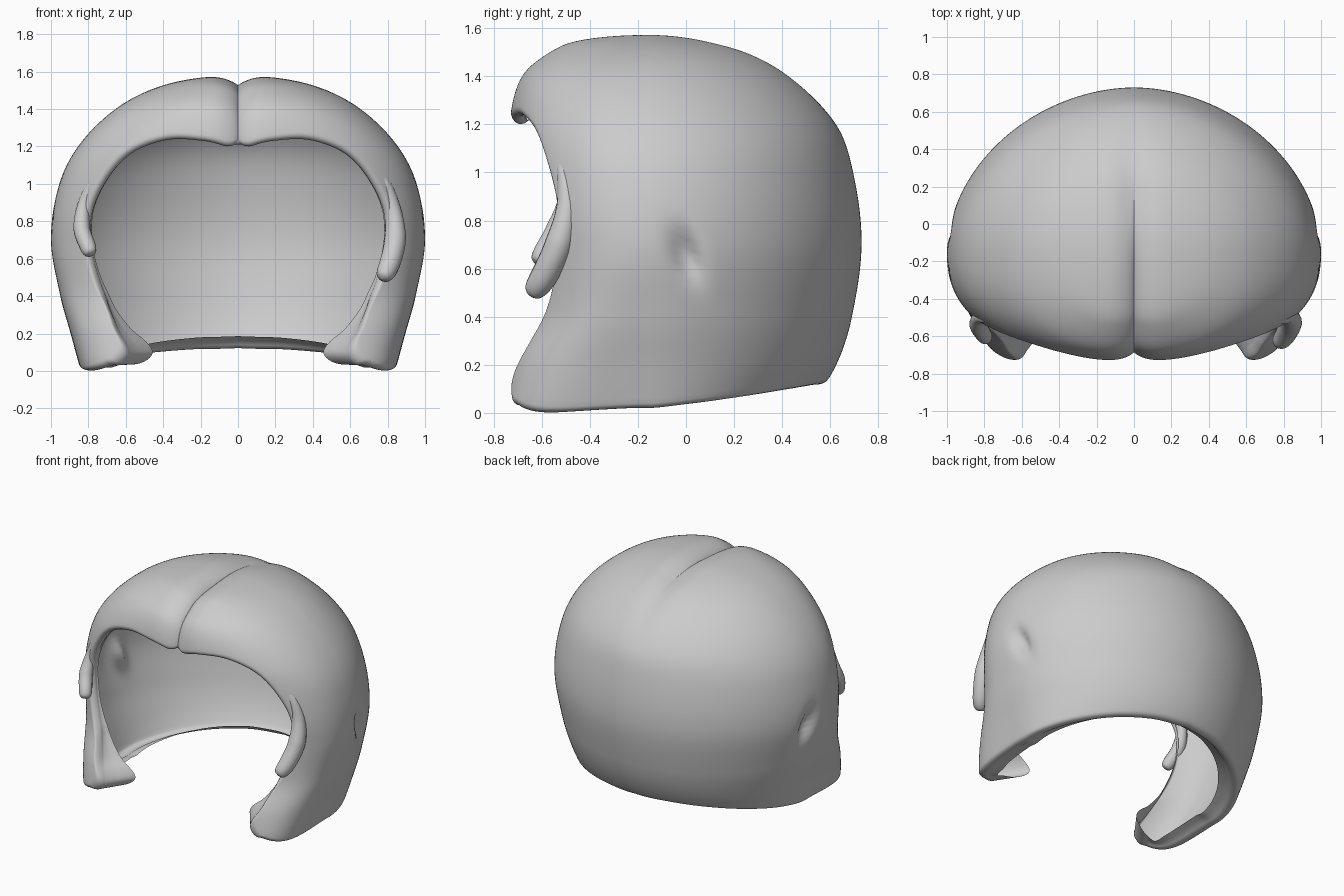
import bpy, bmesh, math
from mathutils import Vector

if "Cube" in bpy.data.objects:
    bpy.data.objects.remove(bpy.data.objects["Cube"])

TOP, YC = 1.58, -0.15
CEN = Vector((0, -0.1, 0.6))
POLE = Vector((0, 0.7, 0.7)).normalized()

# Outline of the head shape: height, half width, depth to front, depth to back
PROFILE = [(1.58, 0, 0, 0), (1.55, .31, .32, .25), (1.5, .475, .43, .42),
           (1.4, .655, .54, .59), (1.2, .855, .59, .775), (1.0, .955, .585, .845),
           (.7, 1.0, .57, .88), (.4, .95, .535, .84), (.2, .895, .60, .775),
           (0, .84, .63, .65), (-.2, .78, .63, .52)]
KNOTS = [(math.sqrt(TOP - r[0]), r[1:]) for r in PROFILE]


def slope(i, k):
    a, b = KNOTS[max(i - 1, 0)], KNOTS[min(i + 1, len(KNOTS) - 1)]
    return (b[1][k] - a[1][k]) / (b[0] - a[0])


SLOPES = [[slope(i, k) for k in range(3)] for i in range(len(KNOTS))]


def section(z, k):
    t = min(math.sqrt(max(TOP - z, 0)), KNOTS[-1][0])
    i = 0
    while i < len(KNOTS) - 2 and t > KNOTS[i + 1][0]:
        i += 1
    h = KNOTS[i + 1][0] - KNOTS[i][0]
    u = (t - KNOTS[i][0]) / h
    a, b = KNOTS[i][1][k], KNOTS[i + 1][1][k]
    return max(1e-5, a * (2*u**3 - 3*u*u + 1) + b * (3*u*u - 2*u**3)
               + h * (SLOPES[i][k] * (u**3 - 2*u*u + u) + SLOPES[i + 1][k] * (u**3 - u*u)))


def power(z):
    return 2.4 + 2.6 * max(0, min(1, (.7 - z) / .7)) ** 1.5


BACK = 1.9


def inside(p):
    if p.z >= TOP:
        return False
    dy = p.y - YC
    n, k = (BACK, 2) if dy > 0 else (power(p.z), 1)
    return (abs(p.x) / section(p.z, 0)) ** n + (abs(dy) / section(p.z, k)) ** n < 1


def front_point(x, z):
    n = power(z)
    y = YC - section(z, 1) * max(0, 1 - (x / section(z, 0)) ** n) ** (1 / n)
    return Vector((x, y, z))


def surface(d):
    lo, hi = 0.0, 2.2
    for _ in range(20):
        m = (lo + hi) / 2
        if inside(CEN + d * m):
            lo = m
        else:
            hi = m
    p = CEN + d * lo
    # centre parting: sharp in front, soft towards the back
    if p.z > .7:
        sharp = max(0, min(1, (.3 - p.y) / .6))
        soft = max(0, min(1, (.65 - p.y) / .5))
        p = p - d * (.035 * math.exp(-abs(p.x) / .03) * sharp
                     + .028 * math.exp(-(p.x / .09) ** 2) * soft)
    # ear dimple
    if p.x > .7:
        line = p.y + .35 * (p.z - .66)
        p.x -= .06 * math.exp(-(line / .05) ** 2 - ((p.z - .66) / .1) ** 2)
    return p


def smooth_path(pts, steps):
    out = []
    for i in range(len(pts) - 1):
        p0, p1, p2, p3 = (pts[max(0, min(len(pts) - 1, i + j))] for j in (-1, 0, 1, 2))
        for s in range(steps):
            u = s / steps
            out.append(.5 * (2*p1 + (p2 - p0)*u + (2*p0 - 5*p1 + 4*p2 - p3)*u*u
                             + (3*p1 - p0 - 3*p2 + p3)*u**3))
    return out + [pts[-1].copy()]


# Border of one half: fringe, face opening, cheek tip, then neck rim to the back
opening = [(0, 1.29), (.03, 1.262), (.08, 1.25), (.2, 1.265), (.4, 1.27), (.6, 1.195),
           (.74, 1.04), (.82, .86), (.82, .66), (.765, .46), (.69, .29), (.645, .16)]
tip = [(.665, -.70, .095), (.73, -.69, .06), (.79, -.61, .04), (.83, -.4, .04), (.845, -.15, .045)]
border = [front_point(*q) for q in opening] + [Vector(q) for q in tip]
for a in (18, 36, 54, 72, 90):
    s, c = math.sin(math.radians(a)), math.cos(math.radians(a))
    z = .045 + .10 * s ** 1.6
    border.append(Vector((section(z, 0) * c ** (2 / BACK), YC + section(z, 2) * s ** (2 / BACK), z)))
border = smooth_path(border, 11)
border[0].x = border[-1].x = 0

# Shell: columns run from the crown to the border
ROWS, CURL = 64, 8
columns = []
for b in border:
    d = (b - CEN).normalized()
    ang = POLE.angle(d)
    col = [surface((POLE * math.sin((1 - k / ROWS) * ang) + d * math.sin(k / ROWS * ang)) / math.sin(ang))
           for k in range(1, ROWS + 1)]
    columns.append(col)

# Rolled edge continuing inward from the border, with a flange along cheek and neck
last = len(columns) - 1
edge = [c[-1].copy() for c in columns]
for i, col in enumerate(columns):
    p = edge[i]
    t = (p - col[-3]).normalized()
    along = edge[min(i + 3, last)] - edge[max(i - 3, 0)]
    n = t.cross(along).normalized()
    if n.dot(CEN - p) < 0:
        n = -n
    cheek = math.exp(-((i - 124) / 16) ** 2)
    rim = max(0, min(1, (i - 140) / 20))
    r = .028 + .035 * cheek + .017 * rim
    turn = 165 - 75 * cheek - 35 * rim
    for k in range(1, CURL + 1):
        f = math.radians(turn) * k / CURL
        col.append(p + t * r * math.sin(f) + n * r * (1 - math.cos(f)))
    flange = Vector((-.6, .8, .05)) * .2 * cheek + n * (.01 + .06 * rim)
    col += [col[-1] + flange * .5, col[-1] + flange]
    if i in (0, last):
        for q in col:
            q.x = 0

bm = bmesh.new()
pole = bm.verts.new(surface(POLE))
grid = [[bm.verts.new(q) for q in col] for col in columns]
for a, b in zip(grid, grid[1:]):
    bm.faces.new((pole, a[0], b[0]))
    for k in range(len(a) - 1):
        bm.faces.new((a[k], a[k + 1], b[k + 1], b[k]))
bmesh.ops.recalc_face_normals(bm, faces=bm.faces)
if sum(f.normal.dot(POLE) for f in pole.link_faces) < 0:
    bmesh.ops.reverse_faces(bm, faces=bm.faces)
mesh = bpy.data.meshes.new("hair_shell")
bm.to_mesh(mesh)
bm.free()
mesh.shade_smooth()
shell = bpy.data.objects.new("hair_shell", mesh)
bpy.context.collection.objects.link(shell)
mirror = shell.modifiers.new("mirror", 'MIRROR')
mirror.use_clip = True
mirror.merge_threshold = .0005


# Side locks hanging along the face opening
def lock(name, pts, width):
    path = smooth_path([Vector(p) for p in pts], 10)
    curve = bpy.data.curves.new(name, 'CURVE')
    curve.dimensions = '3D'
    curve.bevel_depth = width
    curve.bevel_resolution = 6
    sp = curve.splines.new('POLY')
    sp.points.add(len(path) - 1)
    for i, p in enumerate(path):
        u = i / (len(path) - 1)
        sp.points[i].co = (*p, 1)
        sp.points[i].radius = max(.02, min(1, .3 + 1.2 * u) * math.sqrt(max(0, 1 - u ** 12)))
    sp.use_smooth = True
    tmp = bpy.data.objects.new(name + "_path", curve)
    bpy.context.collection.objects.link(tmp)
    bpy.context.view_layer.update()
    me = bpy.data.meshes.new_from_object(tmp.evaluated_get(bpy.context.evaluated_depsgraph_get()))
    bpy.data.objects.remove(tmp)
    me.shade_smooth()
    bpy.context.collection.objects.link(bpy.data.objects.new(name, me))


lock("left_lock", [(-.71, -.53, 1.10), (-.78, -.51, 1.0), (-.825, -.50, .88),
                   (-.835, -.54, .76), (-.805, -.59, .67), (-.785, -.62, .62)], .045)
lock("right_lock", [(.71, -.53, 1.10), (.785, -.505, 1.0), (.83, -.495, .85),
                    (.84, -.53, .70), (.81, -.59, .57), (.77, -.645, .49)], .058)
